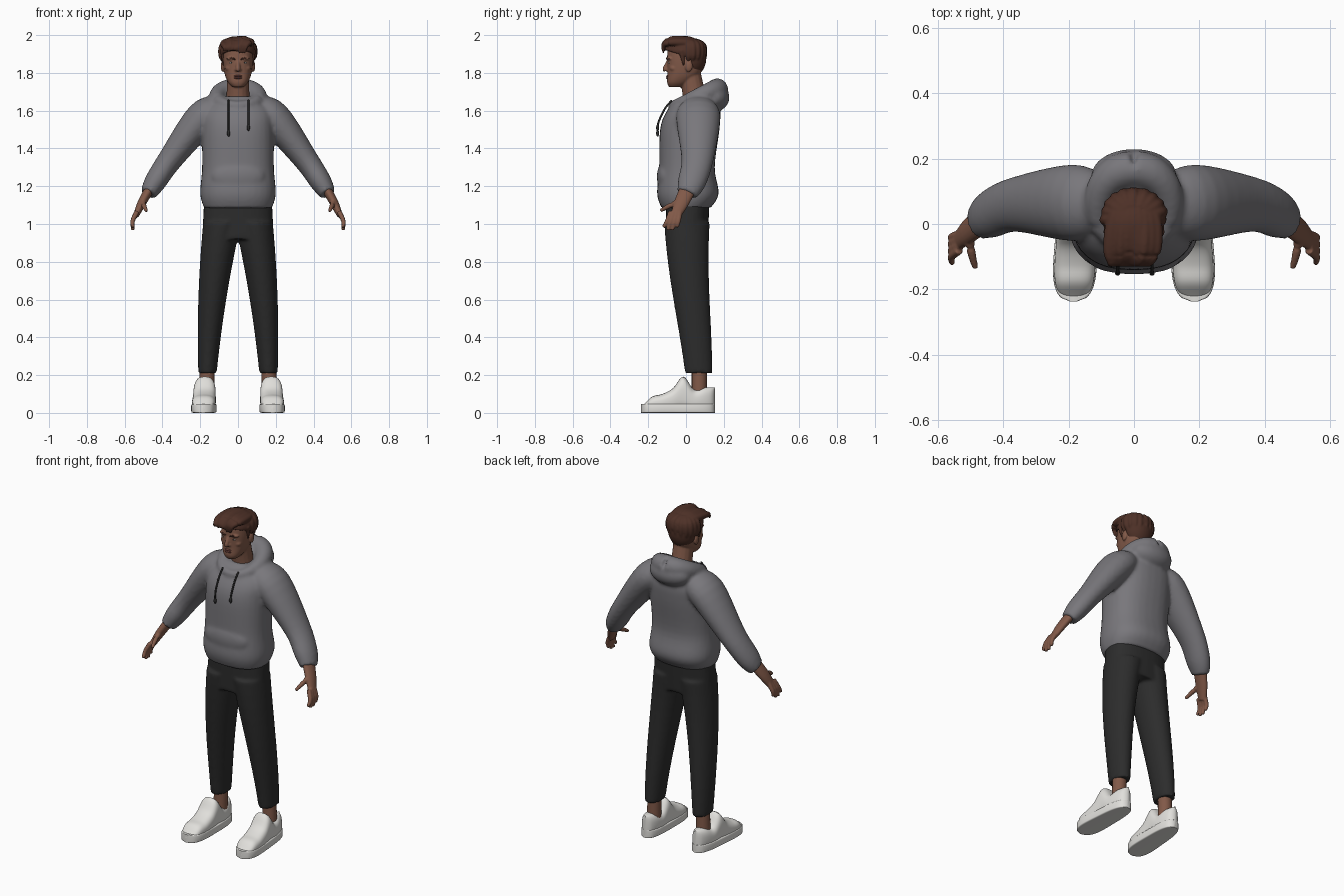
import bpy, bmesh, math, random
from math import sin, cos, pi
from mathutils import Vector, Matrix

if "Cube" in bpy.data.objects:
    bpy.data.objects.remove(bpy.data.objects["Cube"])
random.seed(4)
X, Y, Z = Matrix.Identity(3)


def material(name, *rgb):
    mat = bpy.data.materials.new(name)
    mat.use_nodes = True
    mat.diffuse_color = (*rgb, 1)
    mat.node_tree.nodes["Principled BSDF"].inputs["Base Color"].default_value = (*rgb, 1)
    return mat


GREY = material("grey fleece", .19, .185, .2)
BLACK = material("black cloth", .025, .025, .025)
SKIN = material("skin", .22, .1, .065)
HAIR = material("brown hair", .075, .03, .02)
LIPS = material("lips", .17, .06, .05)
EYE = material("eye white", .5, .47, .44)
SHOE = material("white leather", .75, .74, .71)


def resample(keys, steps=5):
    # Smooth curve through tuples of any length
    result, last = [], len(keys) - 1
    for i in range(last):
        before, after = keys[max(i - 1, 0)], keys[min(i + 2, last)]
        for step in range(steps):
            t = step / steps
            key = []
            for a, b, c, d in zip(before, keys[i], keys[i + 1], after):
                slope_in, slope_out = (c - a) / 2, (d - b) / 2
                ease = t * t * (3 - 2 * t)
                key.append(b + (c - b) * ease + t * (1 - t) * (slope_in * (1 - t) - slope_out * t))
            result.append(key)
    return result + [list(keys[-1])]


def skin(bm, rings, power=2, sides=32):
    # Join superellipse rings (centre, half axis, half axis) and cap both ends
    def bulge(w):
        return math.copysign(abs(w) ** (2 / power), w)
    loops = []
    for centre, u, v in rings:
        angles = [math.tau * k / sides for k in range(sides)]
        loops.append([bm.verts.new(centre + u * bulge(cos(a)) + v * bulge(sin(a))) for a in angles])
    for low, high in zip(loops, loops[1:]):
        for k in range(sides):
            bm.faces.new((low[k], low[k - 1], high[k - 1], high[k]))
    bm.faces.new(loops[0])
    bm.faces.new(loops[-1])


def stack(bm, keys, power=2.4):
    # Central body from level sections: height, depth position, half width, half depth
    skin(bm, [(Vector((0, y, z)), X * wide, Y * deep) for z, y, wide, deep in resample(keys)], power)


def tube(bm, keys, flat=1, sides=16):
    # Swept path of x, y, z, radius; flat widens it front to back
    keys = resample(keys)
    points = [Vector(key[:3]) for key in keys]
    rings = []
    for i, centre in enumerate(points):
        along = (points[min(i + 1, len(points) - 1)] - points[max(i - 1, 0)]).normalized()
        guide = Y if abs(along.y) < .9 else X
        u = (guide - along * guide.dot(along)).normalized()
        radius = keys[i][3]
        rings.append((centre, u * radius * flat, along.cross(u) * radius))
    skin(bm, rings, sides=sides)


def ball(bm, centre, radii):
    place = Matrix.Translation(centre) @ Matrix.Diagonal((*radii, 1))
    return bmesh.ops.create_uvsphere(bm, u_segments=32, v_segments=20, radius=1, matrix=place)["verts"]


def cut_ball(bm, centre, radii, point, normal):
    verts = ball(bm, centre, radii)
    edges = {edge for v in verts for edge in v.link_edges}
    faces = {face for v in verts for face in v.link_faces}
    bmesh.ops.bisect_plane(bm, geom=[*verts, *edges, *faces], plane_co=point, plane_no=normal, clear_inner=True)
    bmesh.ops.holes_fill(bm, edges=[edge for edge in bm.edges if edge.is_boundary])


def mirror(bm):
    copies = bmesh.ops.duplicate(bm, geom=bm.verts[:] + bm.edges[:] + bm.faces[:])["geom"]
    for item in copies:
        if isinstance(item, bmesh.types.BMVert):
            item.co.x *= -1


def finish(name, bm, mat, voxel=0):
    # Make the object; a voxel size fuses overlapping masses into one soft surface
    bmesh.ops.recalc_face_normals(bm, faces=bm.faces[:])
    mesh = bpy.data.meshes.new(name)
    bm.to_mesh(mesh)
    bm.free()
    mesh.materials.append(mat)
    for face in mesh.polygons:
        face.use_smooth = True
    part = bpy.data.objects.new(name, mesh)
    bpy.context.collection.objects.link(part)
    if voxel:
        fuse = part.modifiers.new("Fuse", "REMESH")
        fuse.mode, fuse.voxel_size, fuse.use_smooth_shade = "VOXEL", voxel, True
        relax = part.modifiers.new("Relax", "SMOOTH")
        relax.factor, relax.iterations = .5, 3
    else:
        mesh.set_sharp_from_angle(angle=math.radians(40))


# Hooded top: sleeves, hood roll, body, hanging hood and pocket
bm = bmesh.new()
tube(bm, [(.1, .06, 1.61, .07), (.19, .065, 1.56, .09), (.36, .06, 1.34, .065),
          (.44, .03, 1.22, .057), (.475, .005, 1.16, .042)], flat=1.3, sides=32)
roll = [(sin(a), cos(a)) for a in (pi * k / 6 for k in range(7))]
tube(bm, [(.11 * s, .05 - .12 * c, 1.67 - .045 * c, .042 - .016 * c) for s, c in roll])
mirror(bm)
stack(bm, [(1.085, 0, .18, .13), (1.16, .01, .2, .163), (1.3, .005, .19, .147), (1.5, .02, .19, .157),
           (1.6, .04, .18, .14), (1.675, .06, .1, .09)])
ball(bm, (0, .15, 1.67), (.13, .08, .075))
ball(bm, (0, -.11, 1.25), (.14, .044, .085))
finish("hooded_top", bm, GREY, .011)

# Drawstrings with end toggles
for side, x, low in ("right", -.05, 1.48), ("left", .055, 1.51):
    bm = bmesh.new()
    path = (-.075, 1.655), (-.112, 1.61), (-.145, 1.54), (-.15, low)
    tube(bm, [(x, y, z, .005) for y, z in path])
    ball(bm, (x, -.15, low), (.008, .008, .018))
    finish(side + "_drawstring", bm, BLACK)

# Trousers: legs bow outward and back toward the ankle, joined by the hips
bm = bmesh.new()
levels = [.21 + .08 * k for k in range(11)]
skin(bm, [(Vector((.165 - .08 * z * z, .04 + .035 * cos(pi * z), z)), X * (.035 + .065 * z), Y * (.06 + .06 * z))
          for z in levels])
mirror(bm)
stack(bm, [(1.12, .01, .18, .115), (.92, .005, .19, .11)])
finish("trousers", bm, BLACK, .01)

# Ankles
bm = bmesh.new()
tube(bm, [(.163, .07, .25, .04), (.167, .07, .08, .04)])
mirror(bm)
finish("ankles", bm, SKIN)

# Shoes: rounded outline from toe to heel, with a height profile over a flat sole
heights = resample([(.04,), (.09,), (.105,), (.135,), (.197,), (.13,), (.14,), (.14,)])
upper, sole = [], []
for i, (height,) in enumerate(heights):
    t = i / (len(heights) - 1)
    wide = .007 + .062 * (1 - .3 * t) * math.sqrt(1 - (2 * t - 1) ** 4)
    spot = Vector((.185 - .015 * t, .39 * t - .237, 0))
    upper.append((spot + Z * height / 2, X * wide, Z * (height / 2 - .005)))
    sole.append((spot + Z * .024, X * (wide + .004), Z * .024))
for name, rings, power in ("shoe_uppers", upper, 2.7), ("shoe_soles", sole, 9):
    bm = bmesh.new()
    skin(bm, rings, power)
    mirror(bm)
    finish(name, bm, SHOE)

# Hands: palm, thumb and a fan of four fingers
bm = bmesh.new()
tube(bm, [(.468, .01, 1.185, .026), (.51, -.025, 1.11, .023), (.54, -.055, 1.045, .016)], flat=1.7)
tube(bm, [(.505, -.035, 1.12, .015), (.497, -.09, 1.095, .013), (.485, -.135, 1.07, .009)])
for k in range(4):
    y = .016 * k - .08
    tip = .96 + .015 * abs(k - 1.5)
    tube(bm, [(.535, y, 1.065, .014), (.558, 1.25 * y, 1.015, .012), (.556, 1.5 * y, tip, .009)])
mirror(bm)
finish("hands", bm, SKIN, .005)

# Head: ears, brow ridges, cheeks and nostrils, then skull, neck and nose
bm = bmesh.new()
ball(bm, (.082, .015, 1.835), (.009, .02, .03))
ball(bm, (.034, -.084, 1.876), (.028, .018, .009))
ball(bm, (.043, -.062, 1.825), (.025, .025, .02))
ball(bm, (.01, -.1, 1.816), (.009, .01, .008))
mirror(bm)
stack(bm, [(1.725, -.055, .03, .035), (1.75, -.04, .053, .06), (1.8, -.01, .072, .088),
           (1.88, 0, .08, .1), (1.94, 0, .073, .09), (1.975, 0, .03, .04)])
tube(bm, [(0, .06, 1.6, .07), (0, .04, 1.7, .06), (0, .02, 1.8, .058)])
tube(bm, [(0, -.09, 1.87, .008), (0, -.112, 1.822, .012), (0, -.108, 1.812, .008)])
finish("head", bm, SKIN, .005)

# Facial details
bm = bmesh.new()
for z in 1.773, 1.783:
    ball(bm, (0, -.094, z), (.022, .011, .006))
finish("lips", bm, LIPS)
for name, mat, y, wide in ("eyes", EYE, -.085, .014), ("irises", BLACK, -.09, .0055):
    bm = bmesh.new()
    ball(bm, (.033, y, 1.853), (wide, .01 - (wide < .01) * .004, .006))
    mirror(bm)
    finish(name, bm, mat)
bm = bmesh.new()
tube(bm, [(.014, -.1, 1.871, .003), (.035, -.1, 1.878, .005), (.057, -.08, 1.874, .003)])
mirror(bm)
finish("eyebrows", bm, HAIR)

# Hair: sideburns, crown and back of the scalp
bm = bmesh.new()
tube(bm, [(.079, -.025, 1.92, .016), (.078, -.012, 1.84, .005)])
mirror(bm)
cut_ball(bm, (0, 0, 1.915), (.092, .112, .07), (0, -.1, 1.918), Z + Y * .3)
cut_ball(bm, (0, .03, 1.88), (.086, .078, .1), (0, .03, 1.88), Y)
# Locks swept forward over the brow
for k in range(-4, 5):
    x, lift = .018 * k, random.uniform(-.01, .01)
    drop = 3 * x * x
    tube(bm, [(x * .6, .07, 1.955, .012), (x * .9, .01, 1.975 - drop, .02), (x - .005, -.075, 1.972 + lift - drop, .018),
              (x * .8 - .012, -.118, 1.942 + lift, .013), (x * .8 - .022, -.119, 1.91 - lift, .004)])
# Locks falling around the sides and back
for k in range(-5, 6):
    s, c, shift = sin(k / 3), cos(k / 3), random.uniform(-.01, .01)
    path = (.4, 1.972, .012), (.9, 1.945, .018), (1, 1.89, .014), (.8, 1.815 + abs(s) * .04 + shift, .005)
    tube(bm, [(s * .087 * reach + shift / 2, .02 + c * .077 * reach, z, r) for reach, z, r in path])
finish("hair", bm, HAIR, .005)
